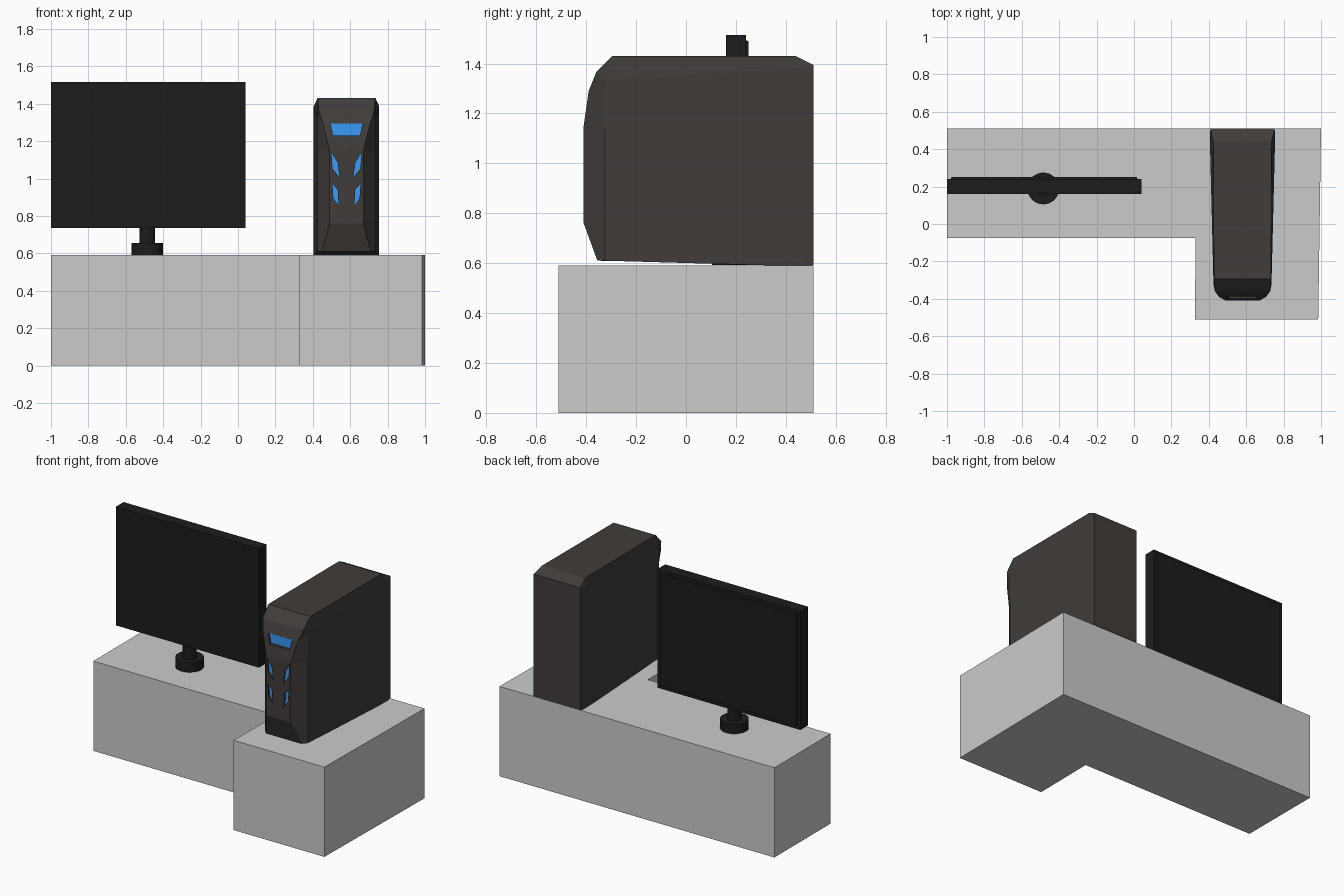
import bpy, bmesh
from mathutils import Vector

if "Cube" in bpy.data.objects:
    bpy.data.objects.remove(bpy.data.objects["Cube"])


def material(name, rgb):
    m = bpy.data.materials.new(name)
    m.diffuse_color = (*rgb, 1)
    m.use_nodes = True
    m.node_tree.nodes["Principled BSDF"].inputs["Base Color"].default_value = m.diffuse_color
    return m


def finish(name, bm, mat=None):
    bmesh.ops.recalc_face_normals(bm, faces=bm.faces)
    me = bpy.data.meshes.new(name)
    bm.to_mesh(me)
    bm.free()
    ob = bpy.data.objects.new(name, me)
    bpy.context.collection.objects.link(ob)
    if mat:
        me.materials.append(mat)
    return ob


def add_prism(bm, points, direction):
    face = bm.faces.new([bm.verts.new(p) for p in points])
    ext = bmesh.ops.extrude_face_region(bm, geom=[face], use_keep_orig=True)
    bmesh.ops.translate(bm, vec=direction,
                        verts=[v for v in ext["geom"] if isinstance(v, bmesh.types.BMVert)])


black = material("black_plastic", (0.012, 0.012, 0.012))
case_mat = material("case_grey", (0.052, 0.045, 0.042))
blue = material("blue_glow", (0.04, 0.32, 0.9))

# L-shaped desk
bm = bmesh.new()
outline = [(-1, -.075), (.33, -.075), (.325, -.51), (.985, -.51), (1, .51), (-1, .51)]
add_prism(bm, [(x, y, 0) for x, y in outline], (0, 0, .59))
finish("desk", bm)

# Monitor panel with a shallow recess in its back
bm = bmesh.new()
add_prism(bm, [(-1, .16, .735), (.04, .16, .735), (.04, .16, 1.515), (-1, .16, 1.515)], (0, .08, 0))
back = [f for f in bm.faces if f.calc_center_median().y > .23]
bmesh.ops.inset_region(bm, faces=back, thickness=.03, depth=0)
bmesh.ops.inset_region(bm, faces=back, thickness=.005, depth=-.01)
finish("monitor", bm, black)

# Monitor neck and round foot
for name, r, z0, z1 in [("monitor_foot", .085, .592, .655), ("monitor_neck", .042, .65, .74)]:
    bpy.ops.mesh.primitive_cylinder_add(vertices=32, radius=r, depth=z1 - z0,
                                        location=(-.485, .19, (z0 + z1) / 2))
    ob = bpy.context.object
    ob.name = name
    ob.data.materials.append(black)
    bpy.ops.object.shade_smooth_by_angle()

# Computer case: a strip around the middle, bevelled over to flat sides
CX = .58
strip = [(.129, -.355, .61), (.09, -.41, .76), (.09, -.41, 1.15), (.125, -.39, 1.29),
         (.148, -.36, 1.365), (.153, -.295, 1.43), (.155, .44, 1.43),
         (.171, .51, 1.395), (.171, .51, .592)]
side = [(.155, -.325, .61), (.155, -.325, .78), (.155, -.325, 1.14), (.155, -.325, 1.33),
        strip[4], strip[5], strip[6], (.175, .475, 1.385), (.175, .475, .587)]
bm = bmesh.new()
rows = []
for sign in (-1, 1):
    a, b = ([bm.verts.new((CX + sign * x, y, z)) for x, y, z in pts] for pts in (strip, side))
    for i in (4, 5, 6):
        bm.verts.remove(b[i])
        b[i] = a[i]
    for i in range(9):
        j = (i + 1) % 9
        corners = list(dict.fromkeys((a[i], a[j], b[j], b[i])))
        if len(corners) > 2:
            bm.faces.new(corners)
    for ids in ((0, 1, 2, 3, 7, 8), (3, 4, 5), (3, 5, 6, 7)):
        bm.faces.new([b[i] for i in ids])
    rows.append(a)
for i in range(9):
    j = (i + 1) % 9
    bm.faces.new((rows[0][i], rows[0][j], rows[1][j], rows[1][i]))
case = finish("computer_case", bm, case_mat)

# Recessed blue display and four slanted vents
display = [(.495, 1.295), (.665, 1.295), (.652, 1.23), (.508, 1.23)]
vents = [[(.50, 1.14), (.533, 1.085), (.543, 1.005), (.505, 1.055)],
         [(.505, .973), (.533, .94), (.538, .855), (.51, .893)]]
vents += [[(2 * CX - x, z) for x, z in v] for v in vents]
cut, glow = bmesh.new(), bmesh.new()
for shape, depth in [(display, -.38)] + [(v, -.398) for v in vents]:
    add_prism(cut, [(x, -.5, z) for x, z in shape], Vector((0, depth + .5, 0)))
    add_prism(glow, [(x, depth - .002, z) for x, z in shape], Vector((0, .006, 0)))
cutter = finish("recess_cutter", cut)
cutter.hide_render = True
finish("case_lights", glow, blue)
mod = case.modifiers.new("recesses", 'BOOLEAN')
mod.operation = 'DIFFERENCE'
mod.solver = 'EXACT'
mod.object = cutter
bpy.context.view_layer.objects.active = case
bpy.ops.object.modifier_apply(modifier=mod.name)
bpy.data.objects.remove(cutter)
